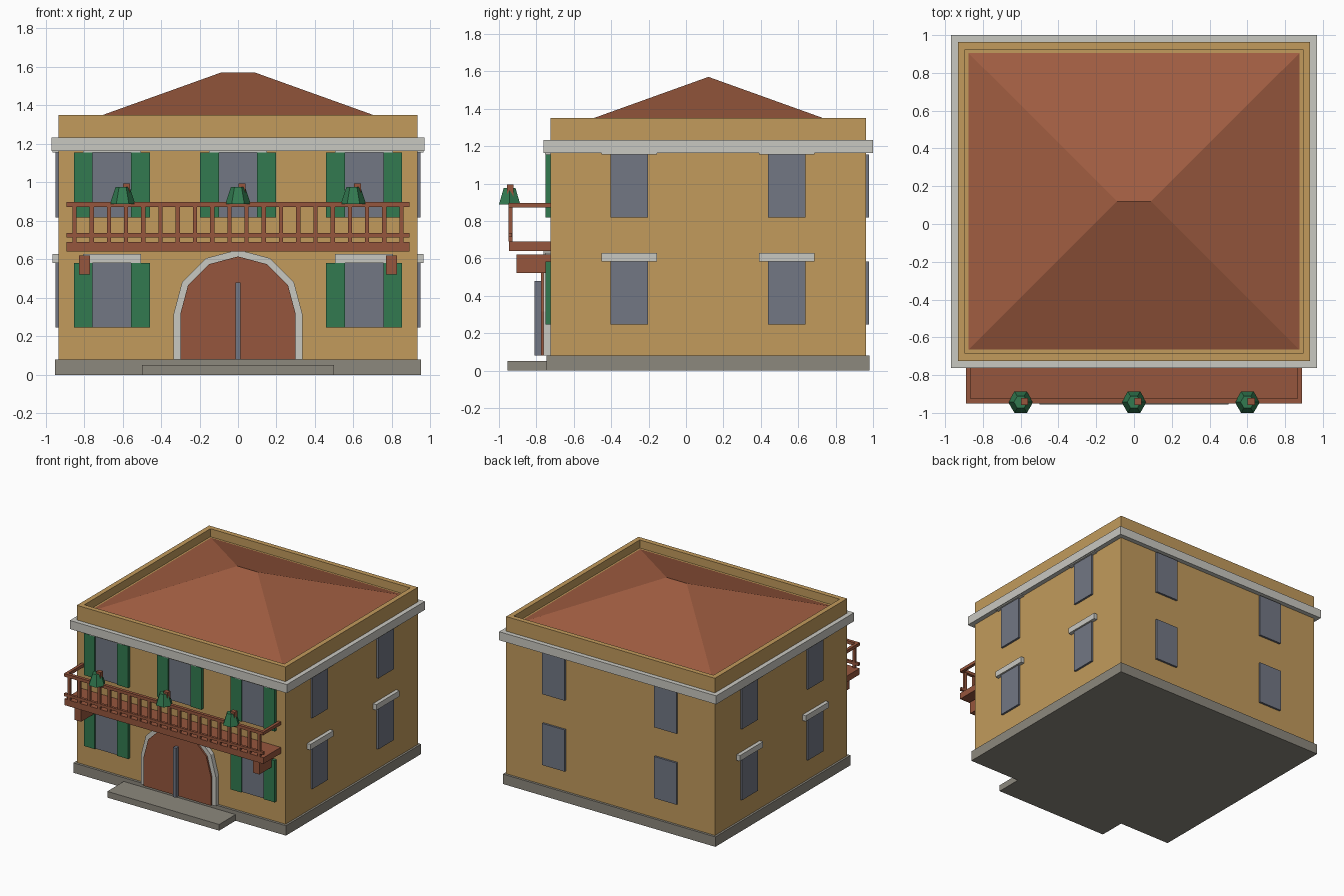
import bpy, bmesh, math

if "Cube" in bpy.data.objects:
    bpy.data.objects.remove(bpy.data.objects["Cube"])


def material(name, r, g, b):
    lin = lambda v: ((v / 255 + 0.055) / 1.055) ** 2.4
    m = bpy.data.materials.new(name)
    m.diffuse_color = (lin(r), lin(g), lin(b), 1)
    m.use_nodes = True
    m.node_tree.nodes["Principled BSDF"].inputs["Base Color"].default_value = m.diffuse_color
    return m


WALL = material("ochre_plaster", 194, 155, 92)
STONE = material("pale_stone", 201, 200, 193)
BASE = material("grey_stone", 140, 136, 125)
TILE = material("terracotta", 160, 93, 65)
WOOD = material("brown_wood", 150, 86, 61)
GREEN = material("green_paint", 50, 122, 80)
GLASS = material("grey_glass", 114, 119, 132)


def finish(name, bm, mat):
    bmesh.ops.recalc_face_normals(bm, faces=bm.faces)
    me = bpy.data.meshes.new(name)
    bm.to_mesh(me)
    bm.free()
    me.materials.append(mat)
    ob = bpy.data.objects.new(name, me)
    bpy.context.collection.objects.link(ob)
    return ob


def add_box(bm, x0, x1, y0, y1, z0, z1):
    vs = bmesh.ops.create_cube(bm, size=1)["verts"]
    for v in vs:
        v.co = (x1 if v.co.x > 0 else x0, y1 if v.co.y > 0 else y0,
                z1 if v.co.z > 0 else z0)


def boxes(name, mat, *dims):
    bm = bmesh.new()
    for d in dims:
        add_box(bm, *d)
    return finish(name, bm, mat)


def prism(name, mat, pts, y0, y1):
    """Extrude an x-z outline from y0 to y1."""
    bm = bmesh.new()
    f = bm.faces.new([bm.verts.new((x, y0, z)) for x, z in pts])
    ext = bmesh.ops.extrude_face_region(bm, geom=[f])["geom"]
    bmesh.ops.translate(bm, vec=(0, y1 - y0, 0),
                        verts=[g for g in ext if isinstance(g, bmesh.types.BMVert)])
    return finish(name, bm, mat)


W, Y0, Y1, YC = 0.933, -0.725, 0.963, 0.12   # wall half width, front, back, middle

# plinth, step and cornice
boxes("plinth", BASE, (-0.95, 0.95, -0.745, 0.982, 0, 0.08))
boxes("front_step", BASE, (-0.5, 0.5, -0.955, -0.74, 0, 0.05))
boxes("cornice", STONE, (-0.97, 0.97, -0.762, 1.0, 1.163, 1.232))

# walls, with the top sunk to leave a parapet
bm = bmesh.new()
add_box(bm, -W, W, Y0, Y1, 0.08, 1.35)
top = max(bm.faces, key=lambda f: f.calc_center_median().z)
bmesh.ops.inset_region(bm, faces=[top], thickness=0.056)
inner = bmesh.ops.extrude_face_region(bm, geom=[top])["geom"]
bmesh.ops.translate(bm, vec=(0, 0, -0.065),
                    verts=[g for g in inner if isinstance(g, bmesh.types.BMVert)])
bmesh.ops.delete(bm, geom=[top], context='FACES')
finish("walls", bm, WALL)

# hipped roof
bm = bmesh.new()
c = [bm.verts.new((x, y, 1.288)) for x, y in
     ((-0.876, -0.665), (0.876, -0.665), (0.876, 0.905), (-0.876, 0.905))]
l, r = bm.verts.new((-0.09, YC, 1.57)), bm.verts.new((0.09, YC, 1.57))
for f in ((c[0], c[1], r, l), (c[1], c[2], r), (c[2], c[3], l, r), (c[3], c[0], l), c):
    bm.faces.new(f)
finish("roof", bm, TILE)

# windows: lower and upper storeys
glass, shutters, lintels = [], [], []
for z in (0.245, 0.818):
    zt = z + 0.337
    lz = (zt, zt + 0.046)
    for x in ((-0.655, 0.655) if z < 0.5 else (-0.655, 0, 0.655)):      # front
        glass.append((x - 0.1, x + 0.1, Y0 - 0.015, Y0 + 0.02, z, zt))
        lintels.append((x - 0.15, x + 0.15, Y0 - 0.028, Y0 + 0.02, *lz))
        for s in (-1, 1):
            a, b = sorted((x + s * 0.1, x + s * 0.198))
            shutters.append((a, b, Y0 - 0.026, Y0 + 0.02, z, zt))
    for x in (-0.5, 0.5):                                                # back
        glass.append((x - 0.1, x + 0.1, Y1 - 0.02, Y1 + 0.016, z, zt))
    for s in (-1, 1):                                                    # sides
        for y in (-0.303, 0.539):
            a, b = sorted((s * (W - 0.02), s * (W + 0.016)))
            glass.append((a, b, y - 0.1, y + 0.1, z, zt))
            a, b = sorted((s * (W - 0.02), s * (W + 0.03)))
            lintels.append((a, b, y - 0.148, y + 0.148, *lz))
boxes("window_panes", GLASS, *glass)
boxes("shutters", GREEN, *shutters)
boxes("lintels", STONE, *lintels)


# arched doorway
def arch(rad):
    arc = [(rad * math.cos(math.radians(a)), 0.315 + rad * math.sin(math.radians(a)))
           for a in range(0, 181, 30)]
    return [(rad, 0.08)] + arc + [(-rad, 0.08)]


prism("door_surround", STONE, arch(0.335), -0.762, Y0 + 0.02)
prism("door", WOOD, arch(0.3), -0.776, Y0)
boxes("door_bar", GLASS, (-0.013, 0.013, -0.81, -0.77, 0.08, 0.48))

# balcony
boxes("balcony_floor", WOOD, (-0.89, 0.89, -0.946, Y0, 0.64, 0.69))
boxes("balcony_brackets", WOOD, *[(s * 0.797 - 0.029, s * 0.797 + 0.029, -0.906, Y0, 0.522, 0.62)
                                  for s in (-1, 1)])
boxes("balcony_rails", WOOD,
      (-0.89, 0.89, -0.95, -0.924, 0.872, 0.897),
      (-0.89, -0.866, -0.924, Y0, 0.872, 0.897),
      (0.866, 0.89, -0.924, Y0, 0.872, 0.897),
      (-0.89, 0.89, -0.95, -0.93, 0.714, 0.736))
boxes("balusters", WOOD, *[(x - 0.011, x + 0.011, -0.948, -0.928, 0.69, 0.875)
                           for x in (-0.85 + 1.7 * i / 19 for i in range(20))])

# hexagonal lanterns with a wooden peg
for i, x in enumerate((-0.6, 0, 0.6)):
    bm = bmesh.new()
    bmesh.ops.create_cone(bm, cap_ends=True, segments=6, radius1=0.066, radius2=0.036, depth=0.09)
    for v in bm.verts:     # turn corners towards the sides
        v.co.x, v.co.y = v.co.y, v.co.x
    if max(abs(v.co.y) for v in bm.verts) > 0.06:
        for v in bm.verts:
            v.co.x, v.co.y = v.co.y, v.co.x
    bmesh.ops.translate(bm, vec=(x, -0.943, 0.932), verts=bm.verts)
    finish(f"lantern_{i + 1}", bm, GREEN)
boxes("lantern_pegs", WOOD, *[(x + 0.002, x + 0.04, -0.957, -0.922, 0.9, 0.994) for x in (-0.6, 0, 0.6)])
